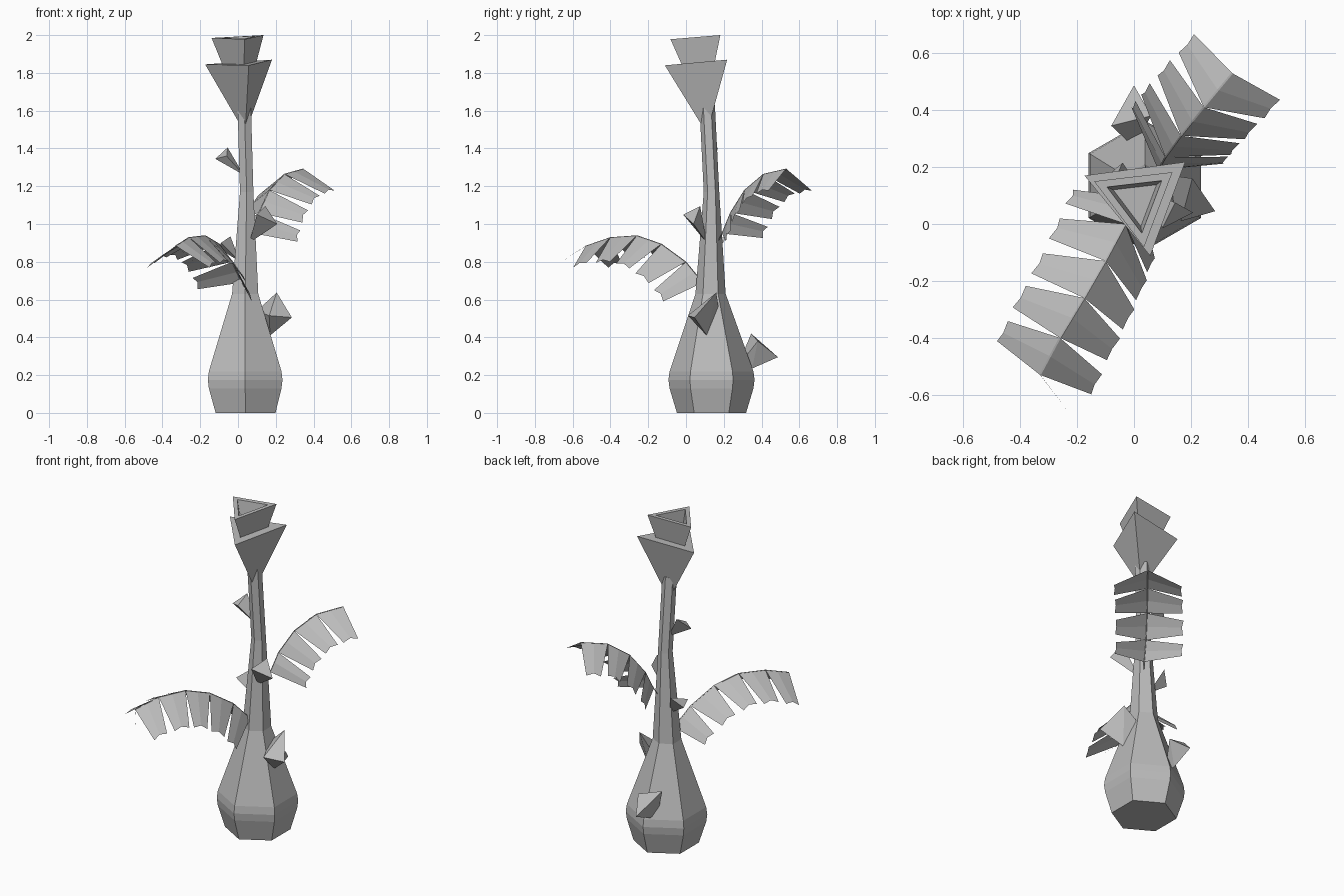
import bpy, bmesh, math
from mathutils import Vector, Matrix

cube = bpy.data.objects.get("Cube")
if cube:
    bpy.data.objects.remove(cube, do_unlink=True)

grey = bpy.data.materials.new("plain_grey")
grey.use_nodes = True
COLOUR = (0.5, 0.5, 0.5, 1)
grey.diffuse_color = COLOUR
grey.node_tree.nodes["Principled BSDF"].inputs["Base Color"].default_value = COLOUR


def finish(name, bm, fix_normals=True):
    if fix_normals:
        bmesh.ops.recalc_face_normals(bm, faces=bm.faces)
    mesh = bpy.data.meshes.new(name)
    bm.to_mesh(mesh)
    bm.free()
    mesh.materials.append(grey)
    obj = bpy.data.objects.new(name, mesh)
    bpy.context.collection.objects.link(obj)
    return obj


def loft(bm, rings):
    """Bridge a list of equal-sized vertex rings and return them."""
    rings = [[bm.verts.new(p) for p in ring] for ring in rings]
    n = len(rings[0])
    for a, b in zip(rings, rings[1:]):
        for i in range(n):
            bm.faces.new((a[i], a[(i + 1) % n], b[(i + 1) % n], b[i]))
    return rings


# Bulbous six-sided trunk: centre x, y, height, radius
def hexagon(x, y, z, r):
    return [(x + r * math.sin(k * math.pi / 3), y - r * math.cos(k * math.pi / 3), z)
            for k in range(6)]


bm = bmesh.new()
rings = loft(bm, [hexagon(*s) for s in (
    (.04, .135, 0, .183), (.038, .135, .13, .222), (.038, .135, .175, .228),
    (.038, .135, .22, .222), (.038, .13, .63, .08), (.046, .135, 1.17, .041),
    (.033, .112, 1.63, .041))])
bm.faces.new(rings[0])
bm.faces.new(rings[-1])
finish("trunk", bm)


# Stacked three-sided cups at the crown
def cup(name, corners, apex, rim=0, depth=0):
    corners = [Vector(c) for c in corners]
    centre = sum(corners, Vector()) / 3
    apex = Vector(apex)
    levels = [[apex.lerp(c, 0.02) for c in corners], corners]
    if rim:
        inner = [c.lerp(centre, rim) for c in corners]
        floor = [c.lerp(centre, rim * 0.7) - Vector((0, 0, depth)) for c in inner]
        levels += [inner, floor]
    bm = bmesh.new()
    rings = loft(bm, levels)
    bm.faces.new(rings[0])
    bm.faces.new(rings[-1])
    finish(name, bm)


cup("lower_cup", [(-.174, .17, 1.845), (.057, -.112, 1.84), (.18, .218, 1.87)],
    (.038, .11, 1.48))
cup("upper_cup", [(-.14, .15, 1.985), (.035, -.082, 1.978), (.135, .182, 2)],
    (.025, .095, 1.58), rim=0.3, depth=.08)

# Thorns: faceted outward points with a root buried in the trunk
THORNS = {
    "lower_thorn": [(.165, .01, .515), (.285, .045, .505), (.205, .16, .637),
                    (.17, .11, .41), (.1, .175, .54)],
    "back_thorn": [(0, .487, .295), (-.08, .345, .42), (.06, .38, .38),
                   (0, .35, .235), (0, .27, .24)],
    "top_thorn": [(-.12, .12, 1.345), (-.055, .17, 1.405), (-.06, .085, 1.36), (.03, .125, 1.26)],
    "front_thorn": [(.145, .075, 1.095), (.208, .04, 1), (.1, -.015, 1.05), (.06, .11, .9)],
    "side_thorn": [(-.1, .165, .87), (-.04, .215, .935), (-.09, .11, .9), (.01, .14, .8)],
}
for name, points in THORNS.items():
    bm = bmesh.new()
    bmesh.ops.convex_hull(bm, input=[bm.verts.new(p) for p in points])
    finish(name, bm)


# Leaves: paired tapering blades that droop from an arched rib and sweep toward its tip
def leaf(name, rib, roll, stem):
    rib = [Vector(p) for p in rib]
    count = len(rib) - 1
    heading = rib[-1] - rib[0]
    side = heading.cross(Vector((0, 0, 1))).normalized()
    bm = bmesh.new()
    for i, (a, b) in enumerate(zip(rib, rib[1:])):
        t = i / (count - 1)
        span = b - a
        along = span.normalized()
        turn = Matrix.Rotation(roll * (1 - t), 3, along)
        down = turn @ along.cross(side).normalized()
        across = turn @ side
        sweep = .23 + .27 * t
        for sign in (-1, 1):
            out = across * sign * .19 + down * (.14 - .02 * t)
            inner = [a, a.lerp(b, .5), b]
            outer = [a + span * sweep + out,
                     a + span * (sweep + .27) + out * .97 - down * .01,
                     a + span * (sweep + .54) + out]
            iv = [bm.verts.new(p) for p in inner]
            ov = [bm.verts.new(p) for p in outer]
            for k in range(2):
                bm.faces.new((iv[k], iv[k + 1], ov[k + 1], ov[k])[::sign])
    finish(name, bm, fix_normals=False)

    # Slim rib running back into the trunk
    path = [Vector(stem)] + rib
    bm = bmesh.new()
    rings = loft(bm, [[p + side * .003, p - Vector((0, 0, .008)), p - side * .003]
                      for p in path])
    bm.faces.new(rings[0])
    bm.faces.new(rings[-1])
    finish(name + "_rib", bm)


leaf("front_leaf", [(.02, .09, .69), (-.03, 0, .8), (-.1, -.13, .895), (-.175, -.26, .94),
                    (-.26, -.4, .93), (-.33, -.53, .885)], -.25, (.07, .11, .61))
leaf("back_leaf", [(.085, .19, .95), (.11, .235, 1.06), (.165, .31, 1.18), (.245, .41, 1.265),
                   (.345, .53, 1.293)], .12, (.05, .14, .85))

# Thin thread hanging from the front leaf tip
bm = bmesh.new()
bm.faces.new([bm.verts.new(p) for p in
              ((-.33, -.53, .885), (-.325, -.535, .88), (-.23, -.66, .8))])
finish("leaf_thread", bm)
